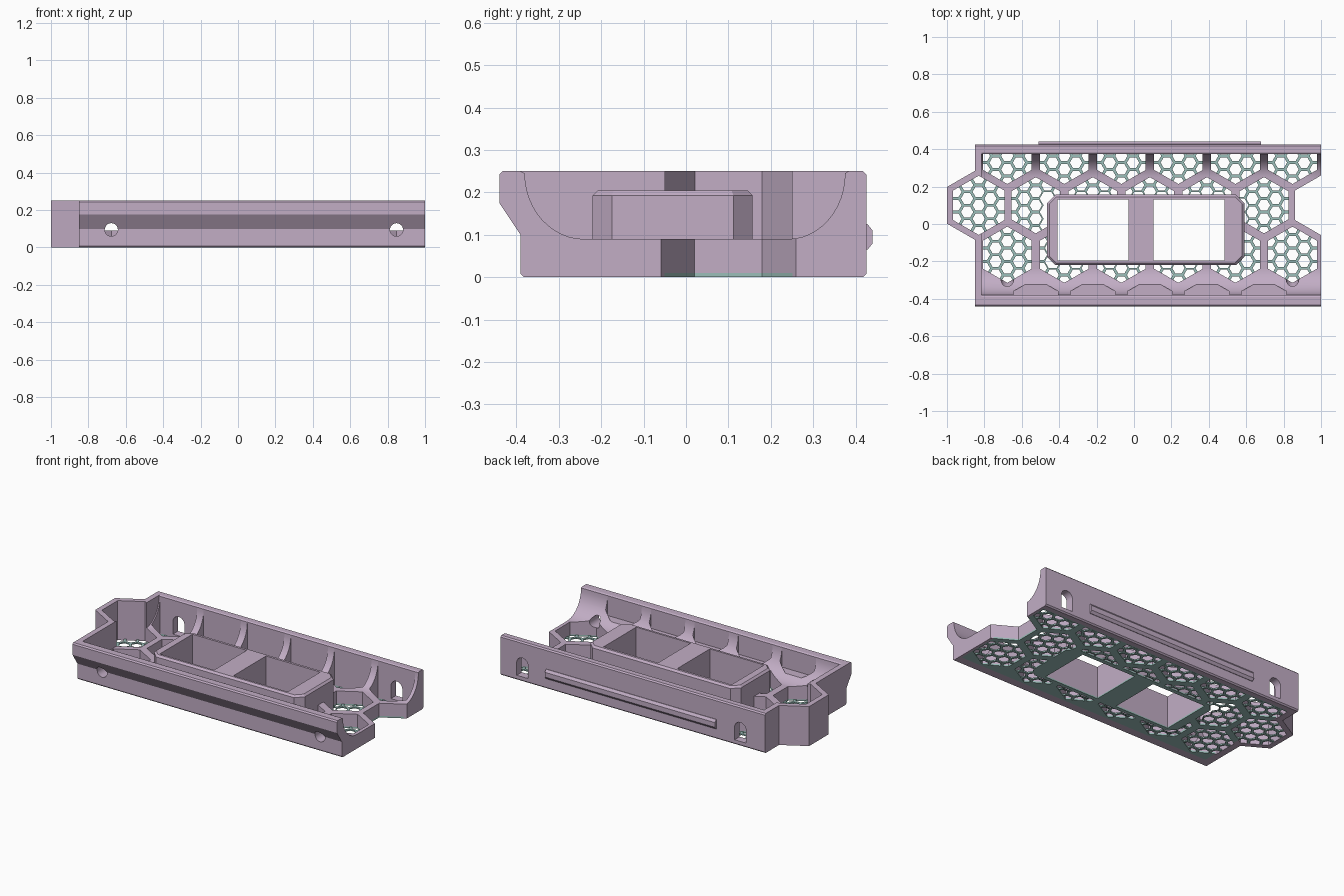
import bpy, bmesh, math
from mathutils import Vector

cube = bpy.data.objects.get("Cube")
if cube:
    bpy.data.objects.remove(cube, do_unlink=True)


def material(name, rgb):
    m = bpy.data.materials.new(name)
    m.use_nodes = True
    m.diffuse_color = (*rgb, 1)
    m.node_tree.nodes["Principled BSDF"].inputs["Base Color"].default_value = (*rgb, 1)
    return m


MAUVE = material("mauve plastic", (0.54, 0.42, 0.56))
TEAL = material("pale teal plastic", (0.33, 0.52, 0.49))


def add_prism(bm, pts, a, b, axis="z"):
    """Extrude a 2D outline between a and b along an axis."""
    place = {"x": lambda p, t: (t, p[0], p[1]),
             "y": lambda p, t: (p[0], t, p[1]),
             "z": lambda p, t: (p[0], p[1], t)}[axis]
    low = [bm.verts.new(place(p, a)) for p in pts]
    high = [bm.verts.new(place(p, b)) for p in pts]
    faces = [bm.faces.new(low), bm.faces.new(high)]
    for i in range(len(pts)):
        j = (i + 1) % len(pts)
        faces.append(bm.faces.new((low[i], low[j], high[j], high[i])))
    bmesh.ops.recalc_face_normals(bm, faces=faces)


def finish(bm, name, mat):
    me = bpy.data.meshes.new(name)
    bm.to_mesh(me)
    bm.free()
    me.materials.append(mat)
    ob = bpy.data.objects.new(name, me)
    bpy.context.scene.collection.objects.link(ob)
    return ob


def solid(name, outlines, a, b, axis="z", mat=MAUVE):
    bm = bmesh.new()
    for pts in outlines:
        add_prism(bm, pts, a, b, axis)
    return finish(bm, name, mat)


def combine(target, outlines, a, b, axis="z", op="DIFFERENCE"):
    """Join or cut prisms, then discard the tool."""
    tool = solid("tool", outlines, a, b, axis, target.data.materials[0])
    mod = target.modifiers.new("combine", "BOOLEAN")
    mod.operation, mod.solver, mod.object = op, "EXACT", tool
    dg = bpy.context.evaluated_depsgraph_get()
    me = bpy.data.meshes.new_from_object(target.evaluated_get(dg))
    target.modifiers.clear()
    target.data = me
    bpy.data.objects.remove(tool, do_unlink=True)


def rect(x0, x1, y0, y1):
    return [(x0, y0), (x1, y0), (x1, y1), (x0, y1)]


def hexagon(cx, cy, apothem, turn=30):
    r = apothem / math.cos(math.pi / 6)
    angles = [math.radians(turn + 60 * k) for k in range(6)]
    return [(cx + r * math.cos(t), cy + r * math.sin(t)) for t in angles]


# Layout of the large honeycomb
PITCH, CELL = 0.305, 0.13
ROW = PITCH * math.sqrt(3) / 2
MID_Y = 0.1
mid_x = [-0.83 + PITCH * i for i in range(6)]
side_x = [x + PITCH / 2 for x in mid_x]
BACK_IN = 0.375
cells = [hexagon(x, MID_Y, CELL) for x in mid_x[1:]]
cells += [hexagon(x, MID_Y - ROW, CELL) for x in side_x]
cells.append(hexagon(mid_x[0], MID_Y, 0.137))
half = CELL / math.sqrt(3)
for x in side_x:
    y = MID_Y + ROW
    cells.append([(x - CELL, BACK_IN), (x - CELL, y - half), (x, y - 2 * half),
                  (x + CELL, y - half), (x + CELL, BACK_IN)])
windows = [rect(-0.41, -0.03, -0.195, 0.13), rect(0.105, 0.485, -0.195, 0.13)]
notch = [hexagon(1.0, MID_Y, 0.138)]

# Trough with curved inner sides and a stepped front
front = [(-0.382, 0), (-0.39, 0.008), (-0.39, 0.1), (-0.44, 0.175),
         (-0.44, 0.242), (-0.432, 0.25)]
back = [(0.417, 0.25), (0.425, 0.242), (0.425, 0.008), (0.417, 0)]
arc = [math.radians(90 * k / 12) for k in range(13)]
inner = [(-0.39, 0.25)]
inner += [(-0.24 - 0.14 * math.cos(t), 0.245 - 0.155 * math.sin(t)) for t in arc]
inner += [(0.24 + 0.135 * math.sin(t), 0.245 - 0.155 * math.cos(t)) for t in arc]
inner += [(0.383, 0.25)]
body = solid("tray_body", [front + inner + back], -0.85, 1.0, "x")

# Full-height left end wall and its hexagonal bulge
combine(body, [front + back], -0.85, -0.815, "x", "UNION")
bulge = [(-0.815, 0.287), (-0.83, 0.296), (-1, 0.198),
         (-1, 0.002), (-0.83, -0.096), (-0.815, -0.087)]
combine(body, [bulge], 0, 0.25, "z", "UNION")

# Honeycomb openings, right notch and window openings
combine(body, cells, -0.1, 0.4)
combine(body, notch, -0.1, 0.4)
combine(body, windows, -0.1, 0.4)

# Shallow scallops along the front wall
scallops = []
for x in mid_x[1:]:
    scallops.append([(x - 0.12, -0.38), (x + 0.12, -0.38), (x + 0.12, -0.36),
                     (x, -0.29), (x - 0.12, -0.36)])
combine(body, scallops, 0.12, 0.4)

# Round holes in the front wall, arched slots in the back wall
fix_x = (side_x[0], side_x[-1])
circle = [math.radians(15 * k) for k in range(24)]
combine(body, [[(x + 0.035 * math.cos(t), 0.095 + 0.035 * math.sin(t)) for t in circle]
               for x in fix_x], -0.5, -0.25, "y")
slots = []
for x in fix_x:
    arch = [(x + 0.04 * math.cos(t), 0.11 + 0.04 * math.sin(t)) for t in circle[:13]]
    slots.append(arch + [(x - 0.04, 0.03), (x + 0.04, 0.03)])
combine(body, slots, 0.33, 0.5, "y")

# Recess under the body for the base plate
plate = rect(-0.8, 0.985, -0.33, 0.385)
combine(body, [plate], -0.1, 0.01)

# Rail on the back wall
solid("back_rail", [[(0.42, 0.065), (0.428, 0.065), (0.44, 0.08),
                     (0.44, 0.11), (0.428, 0.125), (0.42, 0.125)]], -0.51, 0.68, "x")

# Raised frame with two windows
X0, X1, Y0, Y1, C = -0.465, 0.59, -0.22, 0.157, 0.045
outline = [(X0 + C, Y0), (X1 - C, Y0), (X1, Y0 + C), (X1, Y1 - C),
           (X1 - C, Y1), (X0 + C, Y1), (X0, Y1 - C), (X0, Y0 + C)]
bm = bmesh.new()
add_prism(bm, outline, 0.008, 0.205)
rim = [e for e in bm.edges if all(v.co.z > 0.2 for v in e.verts)]
bmesh.ops.bevel(bm, geom=rim, offset=0.012, segments=1, affect="EDGES")
frame = finish(bm, "window_frame", MAUVE)
combine(frame, windows, -0.1, 0.4)

# Base plate under the ribs and frame
base = solid("base_plate", [plate], 0, 0.01, mat=TEAL)
combine(base, cells, -0.1, 0.1)
combine(base, [outline], 0, 0.01, op="UNION")
combine(base, windows, -0.1, 0.1)
combine(base, notch, -0.1, 0.1)

# Fine honeycomb grille trimmed to each opening
FINE, BAR = 0.072, 0.0075
grille = bmesh.new()
for cell in cells:
    bm = bmesh.new()
    cx = sum(p[0] for p in cell) / len(cell)
    cy = MID_Y + ROW * round((sum(p[1] for p in cell) / len(cell) - MID_Y) / ROW)
    for i in range(-3, 4):
        for j in range(-4, 5):
            x = cx + i * FINE * math.sqrt(3) / 2
            y = cy + (j + 0.5 * (i % 2)) * FINE
            if X0 < x < X1 and Y0 < y < Y1:
                continue
            loops = [[bm.verts.new((*p, z)) for p in hexagon(x, y, r, 0)]
                     for r, z in ((FINE / 2, 0.001), (FINE / 2 - BAR, 0.001),
                                  (FINE / 2 - BAR, 0.009), (FINE / 2, 0.009))]
            for a, b in zip(loops, loops[1:]):
                for k in range(6):
                    n = (k + 1) % 6
                    bm.faces.new((a[k], b[k], b[n], a[n]))
    middle = Vector((cx, sum(p[1] for p in cell) / len(cell), 0))
    for p, q in zip(cell, cell[1:] + cell[:1]):
        edge = Vector((q[0] - p[0], q[1] - p[1], 0))
        out = Vector((edge.y, -edge.x, 0)).normalized()
        start = Vector((p[0], p[1], 0))
        if out.dot(start - middle) < 0:
            out = -out
        bmesh.ops.bisect_plane(bm, geom=bm.verts[:] + bm.edges[:] + bm.faces[:],
                               plane_co=start + out * 0.003, plane_no=out,
                               clear_outer=True)
    part = bpy.data.meshes.new("part")
    bm.to_mesh(part)
    bm.free()
    grille.from_mesh(part)
    bpy.data.meshes.remove(part)
bmesh.ops.recalc_face_normals(grille, faces=grille.faces[:])
for f in grille.faces:
    # flat faces point away from the grille's mid height
    if abs(f.normal.z) > 0.9 and f.normal.z * (f.calc_center_median().z - 0.005) < 0:
        f.normal_flip()
finish(grille, "honeycomb_grille", TEAL)

# Smooth the curved inner sides, keep edges crisp
for ob in bpy.context.scene.objects:
    ob.select_set(ob == body)
bpy.context.view_layer.objects.active = body
bpy.ops.object.shade_smooth_by_angle(angle=math.radians(25))
